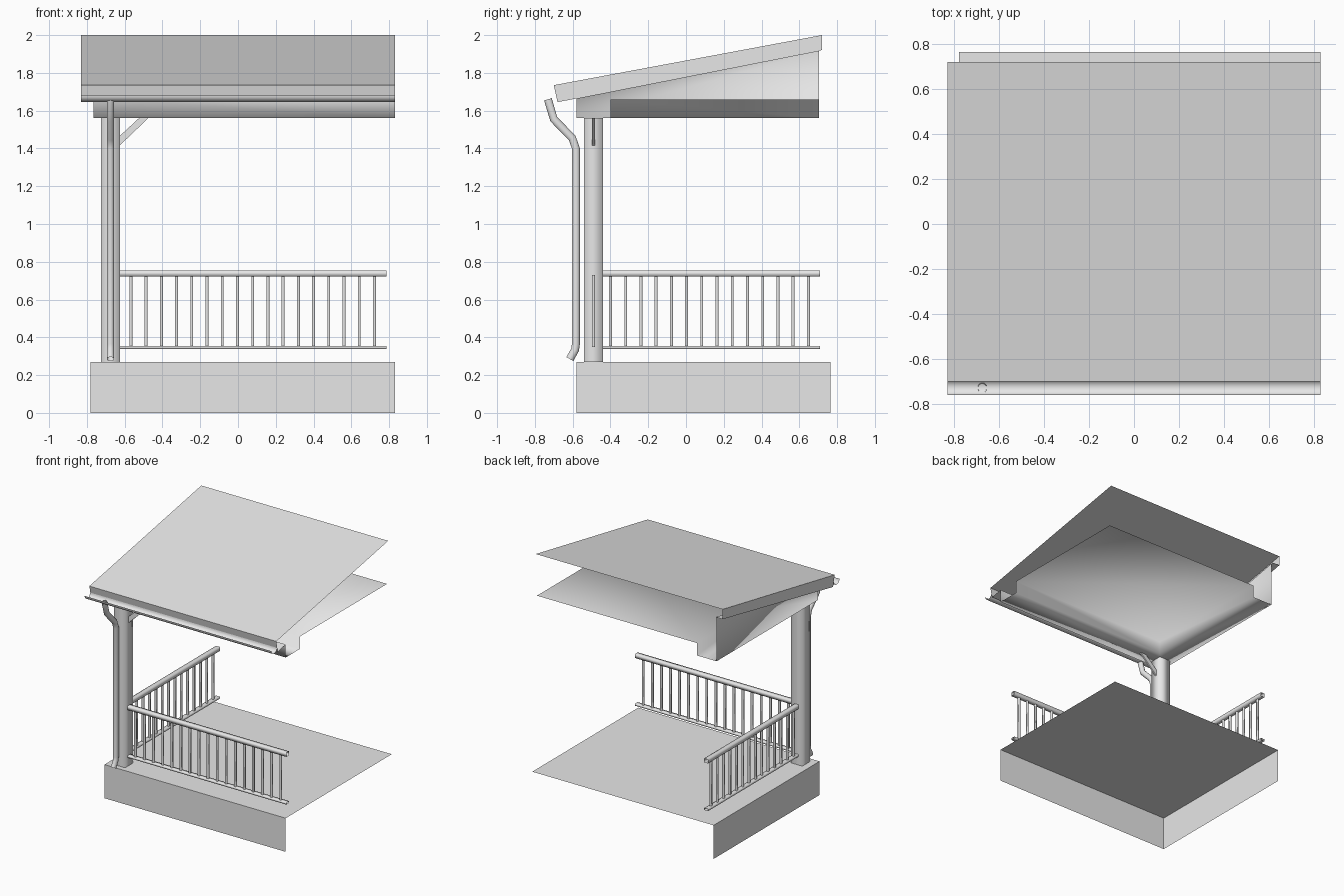
import bpy
import bmesh
import math
from mathutils import Vector

if "Cube" in bpy.data.objects:
    bpy.data.objects.remove(bpy.data.objects["Cube"], do_unlink=True)

GREY = (0.8, 0.8, 0.8, 1)
paint = bpy.data.materials.new("light_grey")
paint.use_nodes = True
paint.diffuse_color = GREY
paint.node_tree.nodes["Principled BSDF"].inputs["Base Color"].default_value = GREY

X_END = 0.83          # open end of the porch
POST = Vector((-0.675, -0.49, 0))
FLOOR, BEAM, CEILING = 0.27, 1.56, 1.66


def finish(name, bm, smooth=False):
    mesh = bpy.data.meshes.new(name)
    for f in bm.faces:
        f.smooth = smooth
    bm.to_mesh(mesh)
    bm.free()
    mesh.materials.append(paint)
    obj = bpy.data.objects.new(name, mesh)
    bpy.context.collection.objects.link(obj)
    return obj


def corner_sweep(name, rows, y_back, cap, smooth=False):
    """Sweep rows of (x, y, height) round the outer corner; cap first or last row."""
    bm = bmesh.new()
    lines = []
    for x, y, height in rows:
        z = height if callable(height) else lambda _, h=height: h
        lines.append([bm.verts.new((px, py, z(py)))
                      for px, py in ((x, y_back), (x, y), (X_END, y))])
    for a, b in zip(lines, lines[1:]):
        for i in range(2):
            bm.faces.new((a[i], b[i], b[i + 1], a[i + 1]))
    edge = lines[0] if cap == "top" else lines[-1]
    far = bm.verts.new((X_END, y_back, edge[0].co.z))
    loop = [edge[1], edge[2], far, edge[0]]
    bm.faces.new(loop if cap == "top" else loop[::-1])
    return finish(name, bm, smooth)


def tube(bm, path, half_w, half_h, sides=4):
    """Open-ended tube along a path, elliptical or rectangular in section."""
    rings = []
    for i, p in enumerate(path):
        before, after = path[max(i - 1, 0)], path[min(i + 1, len(path) - 1)]
        d = (after - before).normalized()
        u = Vector((0, 0, 1)).cross(d)
        u = u.normalized() if u.length > 0.05 else Vector((1, 0, 0))
        if path[0].x == path[-1].x and abs(d.z) > 0.1:
            u = Vector((1, 0, 0))
        v = d.cross(u)
        grow = math.sqrt(2) if sides == 4 else 1
        ring = []
        for k in range(sides):
            a = 2 * math.pi * (k + 0.5) / sides
            ring.append(bm.verts.new(p + u * half_w * grow * math.cos(a)
                                     + v * half_h * grow * math.sin(a)))
        rings.append(ring)
    for a, b in zip(rings, rings[1:]):
        for k in range(sides):
            n = (k + 1) % sides
            bm.faces.new((a[k], a[n], b[n], b[k]))


# Roof sheet with fascia and soffit
def roof_top(y):
    return 1.735 + (y + 0.70) * 0.1866


def roof_low(y):
    return 1.645 + (y + 0.68) * 0.197


corner_sweep("roof", [(-0.83, -0.70, roof_top), (-0.83, -0.68, roof_low),
                      (-0.765, -0.58, roof_low)], 0.72, "top")

# Gable wall, beam and recessed ceiling
corner_sweep("beam_and_ceiling",
             [(-0.765, -0.58, roof_low), (-0.765, -0.58, BEAM),
              (-0.59, -0.40, BEAM), (-0.59, -0.40, CEILING)],
             0.705, "bottom", smooth=True)

# Floor slab
corner_sweep("floor_slab", [(-0.78, -0.58, FLOOR), (-0.78, -0.58, 0.0)], 0.765, "top")

# Corner post
bm = bmesh.new()
tube(bm, [POST + Vector((0, 0, FLOOR)), POST + Vector((0, 0, BEAM))], 0.05, 0.05)
finish("corner_post", bm, smooth=True)

# Diagonal brace, cut flush with post and beam
bm = bmesh.new()
outline = [(-0.627, 1.415), (-0.475, BEAM), (-0.525, BEAM), (-0.627, 1.465)]
front = [bm.verts.new((x, POST.y - 0.007, z)) for x, z in outline]
back = [bm.verts.new((x, POST.y + 0.007, z)) for x, z in outline]
bm.faces.new(front)
bm.faces.new(back[::-1])
for i in range(4):
    j = (i + 1) % 4
    bm.faces.new((front[i], back[i], back[j], front[j]))
finish("post_brace", bm)


# Railings: two rails and a row of balusters each
def railing(name, direction, length, first, count):
    d = Vector(direction)
    bm = bmesh.new()
    for z, w, h in ((0.738, 0.017, 0.016), (0.347, 0.017, 0.008)):
        base = POST + Vector((0, 0, z))
        tube(bm, [base + d * 0.05, base + d * length], w, h)
    for i in range(count):
        foot = POST + d * (first + i * 0.0806)
        tube(bm, [foot + Vector((0, 0, z)) for z in (0.35, 0.73)], 0.0075, 0.0075)
    finish(name, bm, smooth=True)


railing("front_railing", (1, 0, 0), 1.46, 0.108, 17)
railing("side_railing", (0, 1, 0), 1.2, 0.09, 14)

# Half-round gutter
bm = bmesh.new()
pairs = []
for k in range(13):
    a = math.pi * k / 12
    y, z = -0.726 - 0.035 * math.cos(a), 1.68 - 0.033 * math.sin(a)
    pairs.append([bm.verts.new((x, y, z)) for x in (-0.83, X_END)])
for a, b in zip(pairs, pairs[1:]):
    bm.faces.new((a[0], b[0], b[1], a[1]))
finish("gutter", bm, smooth=True)

# Downspout
bm = bmesh.new()
bends = [(-0.731, 1.66), (-0.70, 1.555), (-0.602, 1.455), (-0.583, 1.40),
         (-0.583, 0.365), (-0.587, 0.335), (-0.615, 0.285)]
tube(bm, [Vector((POST.x, y, z)) for y, z in bends], 0.02, 0.022, sides=12)
finish("downspout", bm, smooth=True)
